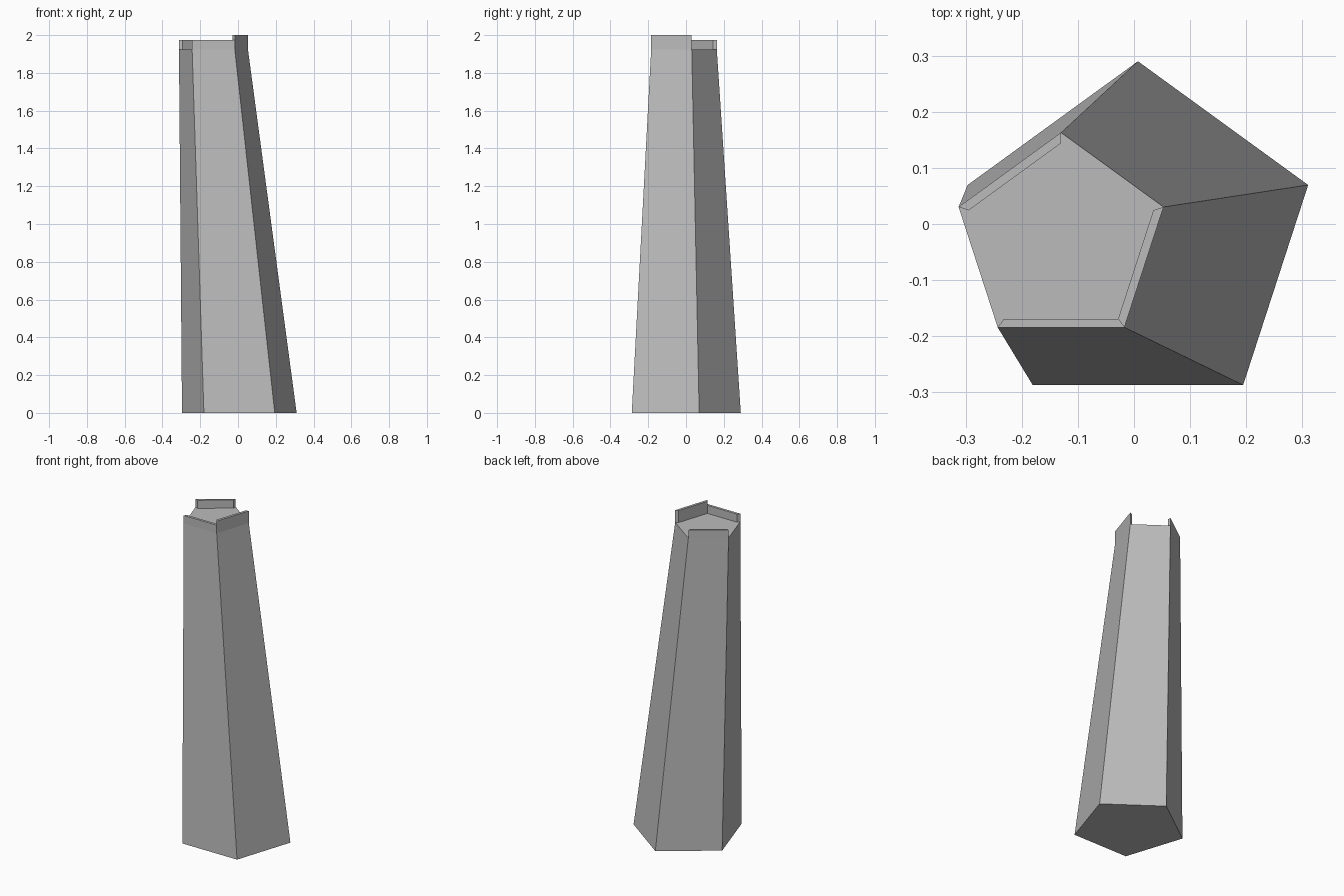
import bpy, bmesh, math

cube = bpy.data.objects.get("Cube")
if cube:
    bpy.data.objects.remove(cube, do_unlink=True)

grey = bpy.data.materials.new("stone_grey")
grey.use_nodes = True
colour = (0.5, 0.5, 0.5, 1)
grey.diffuse_color = colour
grey.node_tree.nodes["Principled BSDF"].inputs["Base Color"].default_value = colour

FLOOR = 1.925
BASE_X, TOP_X, CENTRE_Y = 0.007, -0.13, -0.029
BASE_R, TOP_R, INNER_R = 0.319, 0.192, 0.173


def corner(i, cx, r, z):
    a = math.radians(90 - 72 * i)
    return (cx + r * math.cos(a), CENTRE_Y + r * math.sin(a), z)


def prism(name, lower, upper):
    """Solid between two matching rings of points."""
    bm = bmesh.new()
    lo = [bm.verts.new(p) for p in lower]
    hi = [bm.verts.new(p) for p in upper]
    n = len(lo)
    bm.faces.new(lo)
    bm.faces.new(hi)
    for i in range(n):
        j = (i + 1) % n
        bm.faces.new((lo[i], lo[j], hi[j], hi[i]))
    bmesh.ops.recalc_face_normals(bm, faces=bm.faces)
    mesh = bpy.data.meshes.new(name)
    bm.to_mesh(mesh)
    bm.free()
    mesh.materials.append(grey)
    obj = bpy.data.objects.new(name, mesh)
    bpy.context.collection.objects.link(obj)
    return obj


# Leaning, tapered five-sided shaft
prism("tower_shaft",
      [corner(i, BASE_X, BASE_R, 0) for i in range(5)],
      [corner(i, TOP_X, TOP_R, FLOOR) for i in range(5)])


# Thin upright walls on three sides of the top, with mitred ends
def parapet(name, side, top):
    def ring(z):
        return [corner(side, TOP_X, TOP_R, z), corner(side + 1, TOP_X, TOP_R, z),
                corner(side + 1, TOP_X, INNER_R, z), corner(side, TOP_X, INNER_R, z)]
    prism(name, ring(FLOOR), ring(top))


parapet("left_parapet", 1, 2.0)
parapet("front_parapet", 2, 1.975)
parapet("back_right_parapet", 4, 1.975)
